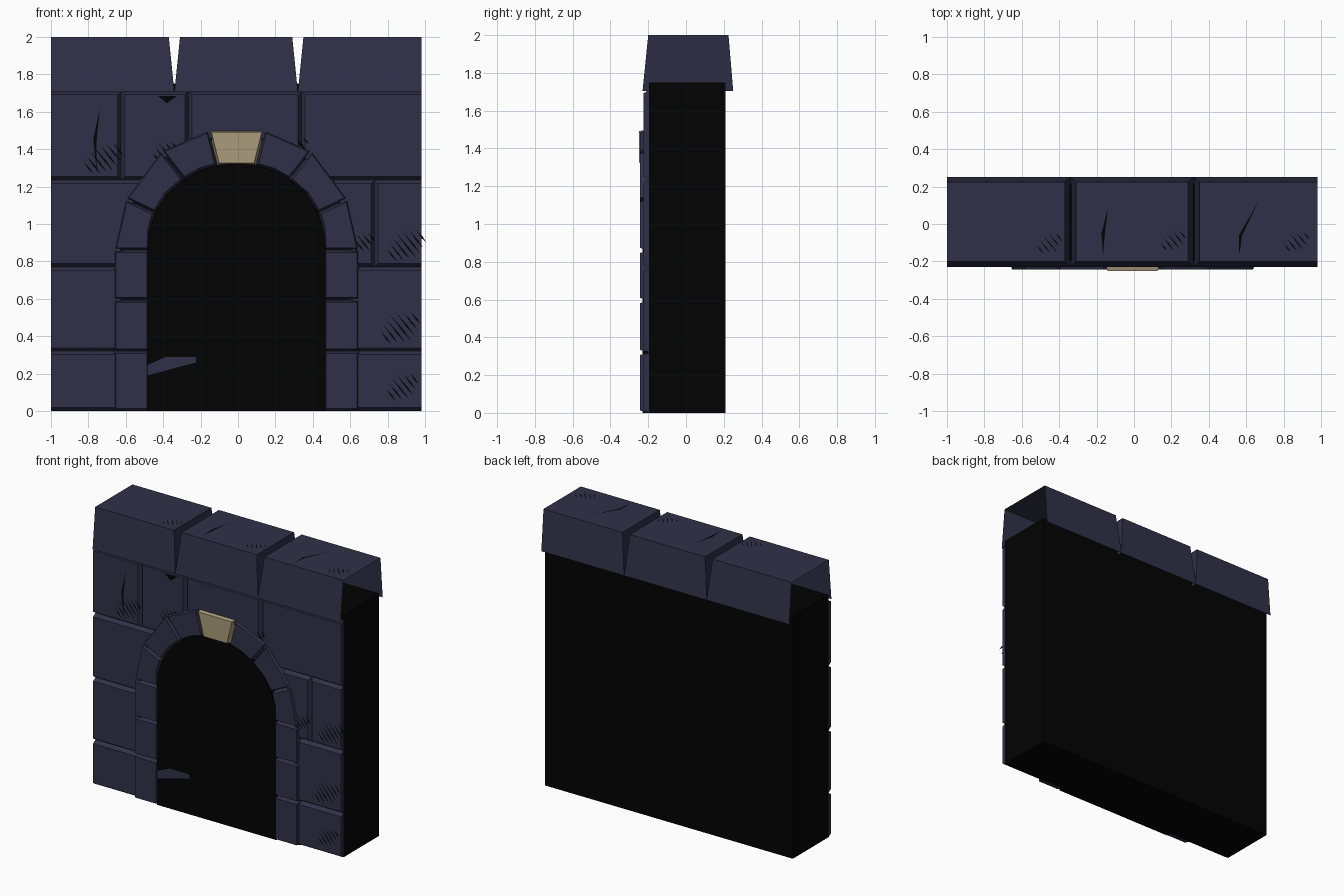
import bpy, bmesh, math
from mathutils import Vector

if "Cube" in bpy.data.objects:
    bpy.data.objects.remove(bpy.data.objects["Cube"])

LEFT, RIGHT, WALL = -1.0, 0.98, -0.196   # wall ends and front plane of the core


def material(name, rgb):
    m = bpy.data.materials.new(name)
    m.diffuse_color = (*rgb, 1)
    m.use_nodes = True
    m.node_tree.nodes["Principled BSDF"].inputs["Base Color"].default_value = m.diffuse_color
    return m


STONE = material("slate stone", (0.030, 0.030, 0.066))
BLACK = material("black", (0.0007, 0.0007, 0.0007))
TAN = material("tan keystone", (0.40, 0.33, 0.20))


def finish(name, bm, mat):
    me = bpy.data.meshes.new(name)
    bm.to_mesh(me)
    bm.free()
    me.materials.append(mat)
    ob = bpy.data.objects.new(name, me)
    bpy.context.collection.objects.link(ob)
    return ob


def stone(name, pts, depth, inset, mat=STONE):
    """Chamfered block on the wall from an (x, z) outline, counter-clockwise."""
    bm = bmesh.new()
    f = bm.faces.new([bm.verts.new((x, WALL, z)) for x, z in pts])
    f.normal_update()
    base = set(bm.verts)
    bmesh.ops.inset_individual(bm, faces=[f], thickness=inset, depth=0, use_even_offset=True)
    for v in bm.verts:
        if v in base:
            continue
        v.co.y = WALL - depth
        # blocks at the wall ends stay flush there
        if v.co.x < LEFT + 0.03:
            v.co.x = LEFT
        if v.co.x > RIGHT - 0.03:
            v.co.x = RIGHT
    return finish(name, bm, mat)


def rect(x0, x1, z0, z1):
    return [(x0, z0), (x1, z0), (x1, z1), (x0, z1)]


def mirror(pts):
    return [(-0.015 - x, z) for x, z in reversed(pts)]


# Black core of the wall
bm = bmesh.new()
bmesh.ops.create_cube(bm, size=1)
for v in bm.verts:
    v.co = (LEFT if v.co.x < 0 else RIGHT, WALL if v.co.y < 0 else 0.21, 0 if v.co.z < 0 else 1.75)
finish("wall_core", bm, BLACK)

# Black doorway panel with a round top, almost level with the arch stones
door = [(-0.485, 0), (0.469, 0)]
door += [(-0.008 + 0.477 * math.cos(a), 0.87 + 0.455 * math.sin(a))
         for a in (math.pi * i / 16 for i in range(17))]
stone("doorway_panel", door, 0.035, 0.0005, BLACK)

# Wall bricks, row by row, tucked under the arch stones
bricks = [
    rect(LEFT, -0.61, 0, 0.32), rect(0.595, RIGHT, 0, 0.32),
    rect(LEFT, -0.61, 0.32, 0.77), rect(0.595, RIGHT, 0.32, 0.77),
    [(LEFT, 0.77), (-0.61, 0.77), (-0.61, 0.9), (-0.55, 1.1), (-0.47, 1.235), (LEFT, 1.235)],
    [(0.595, 0.77), (0.73, 0.77), (0.73, 1.235), (0.455, 1.235), (0.535, 1.1), (0.595, 0.9)],
    rect(0.73, RIGHT, 0.77, 1.235),
    rect(LEFT, -0.625, 1.235, 1.71),
    [(-0.625, 1.235), (-0.47, 1.235), (-0.38, 1.34), (-0.265, 1.39), (-0.265, 1.71), (-0.625, 1.71)],
    [(-0.265, 1.39), (-0.14, 1.44), (0.125, 1.44), (0.34, 1.35), (0.34, 1.71), (-0.265, 1.71)],
    [(0.34, 1.35), (0.455, 1.235), (RIGHT, 1.235), (RIGHT, 1.71), (0.34, 1.71)],
]
for i, pts in enumerate(bricks):
    stone(f"wall_brick_{i + 1}", pts, 0.028, 0.018)

# Arch stones (inner edges bowed) and door piers, left half mirrored to the right
inner = [(-0.473, 0.86), (-0.445, 1.06), (-0.29, 1.238), (-0.110, 1.313)]
bow = [(-0.470, 0.97), (-0.38, 1.16), (-0.205, 1.286)]
outer = [(-0.665, 0.86), (-0.603, 1.135), (-0.411, 1.393), (-0.157, 1.503)]
ring = [[outer[i], inner[i], bow[i], inner[i + 1], outer[i + 1]] for i in range(3)]
ring += [rect(-0.665, -0.473, a, b) for a, b in ((0, 0.32), (0.32, 0.595), (0.595, 0.86))]
for i, pts in enumerate(ring):
    kind = "arch_stone" if i < 3 else "pier_stone"
    stone(f"{kind}_left_{i % 3 + 1}", pts, 0.047, 0.013)
    stone(f"{kind}_right_{i % 3 + 1}", mirror(pts), 0.047, 0.013)
stone("keystone", [inner[3], (0.095, 1.313), (0.142, 1.503), outer[3]], 0.054, 0.012, TAN)

# Coping: three tapered blocks with V notches between, open below and at the wall ends
cuts = [LEFT, -0.34, 0.32, RIGHT]
for i in range(3):
    bm = bmesh.new()
    loops = []
    for x, s, notch in ((cuts[i], 1, i > 0), (cuts[i + 1], -1, i < 2)):
        hi = x + s * 0.03 if notch else x
        loops.append([bm.verts.new(c) for c in
                      ((x, -0.23, 1.705), (hi, -0.20, 2), (hi, 0.225, 2), (x, 0.25, 1.705))])
        if notch:
            bm.faces.new(loops[-1])
    a, b = loops
    for k in range(3):
        bm.faces.new((a[k], b[k], b[k + 1], a[k + 1]))
    bmesh.ops.recalc_face_normals(bm, faces=bm.faces)
    # an open shell: make sure the top faces up
    bm.normal_update()
    top = max(bm.faces, key=lambda f: f.calc_center_median().z)
    if top.normal.z < 0:
        bmesh.ops.reverse_faces(bm, faces=bm.faces)
    finish(f"coping_block_{i + 1}", bm, STONE)


# Painted marks: flat shapes just above a surface, given in that surface's plane
def marks(name, shapes, place, mat=BLACK):
    bm = bmesh.new()
    for pts in shapes:
        bm.faces.new([bm.verts.new(place(*p)) for p in pts])
    finish(name, bm, mat)


def on_front(y):
    return lambda u, v: (u, y, v)


def hatch(cx, cy, w, h, n, thick=0.005):
    """Row of tapered strokes falling to the right along a rising diagonal."""
    d = Vector((0.6, -0.75))
    side = Vector((0.78, 0.62)) * thick
    shapes = []
    for i in range(n):
        t = i / (n - 1) - 0.5
        c = Vector((cx + t * w * 0.72, cy + t * h * 0.5))
        r = d * h * 0.5 * (1 - 1.1 * abs(t))
        shapes.append([c - r, c + r * 0.2 - side, c + r, c + r * 0.2 + side])
    return shapes


def crack(a, b, c, w=0.009):
    return [[a, (b[0] - w, b[1]), c, (b[0] + w, b[1])]]


front = []
for args in ((-0.72, 1.35, 0.22, 0.20, 7), (-0.39, 1.39, 0.14, 0.12, 5), (0.32, 1.42, 0.12, 0.10, 4),
             (0.90, 0.885, 0.22, 0.20, 7), (0.67, 0.90, 0.12, 0.12, 5),
             (0.87, 0.445, 0.22, 0.21, 7), (0.88, 0.13, 0.17, 0.18, 6)):
    front += hatch(*args)
front += crack((-0.738, 1.62), (-0.765, 1.45), (-0.755, 1.28))
front.append([(-0.43, 1.685), (-0.38, 1.645), (-0.325, 1.685)])
marks("front_scratches", front, on_front(WALL - 0.030))

top = []
for cx, cy in ((-0.45, -0.105), (0.21, -0.09), (0.87, -0.095)):
    top += hatch(cx, cy, 0.14, 0.13, 5, 0.004)
top += crack((-0.138, 0.09), (-0.165, -0.05), (-0.165, -0.17))
top += crack((0.665, 0.12), (0.57, -0.06), (0.562, -0.165))
marks("top_scratches", top, lambda u, v: (u, v, 2.001))

# Stone sliver showing in the dark doorway
marks("doorway_sliver", [[(-0.485, 0.19), (-0.225, 0.26), (-0.225, 0.29), (-0.385, 0.29), (-0.485, 0.245)]],
      on_front(WALL - 0.038), STONE)
